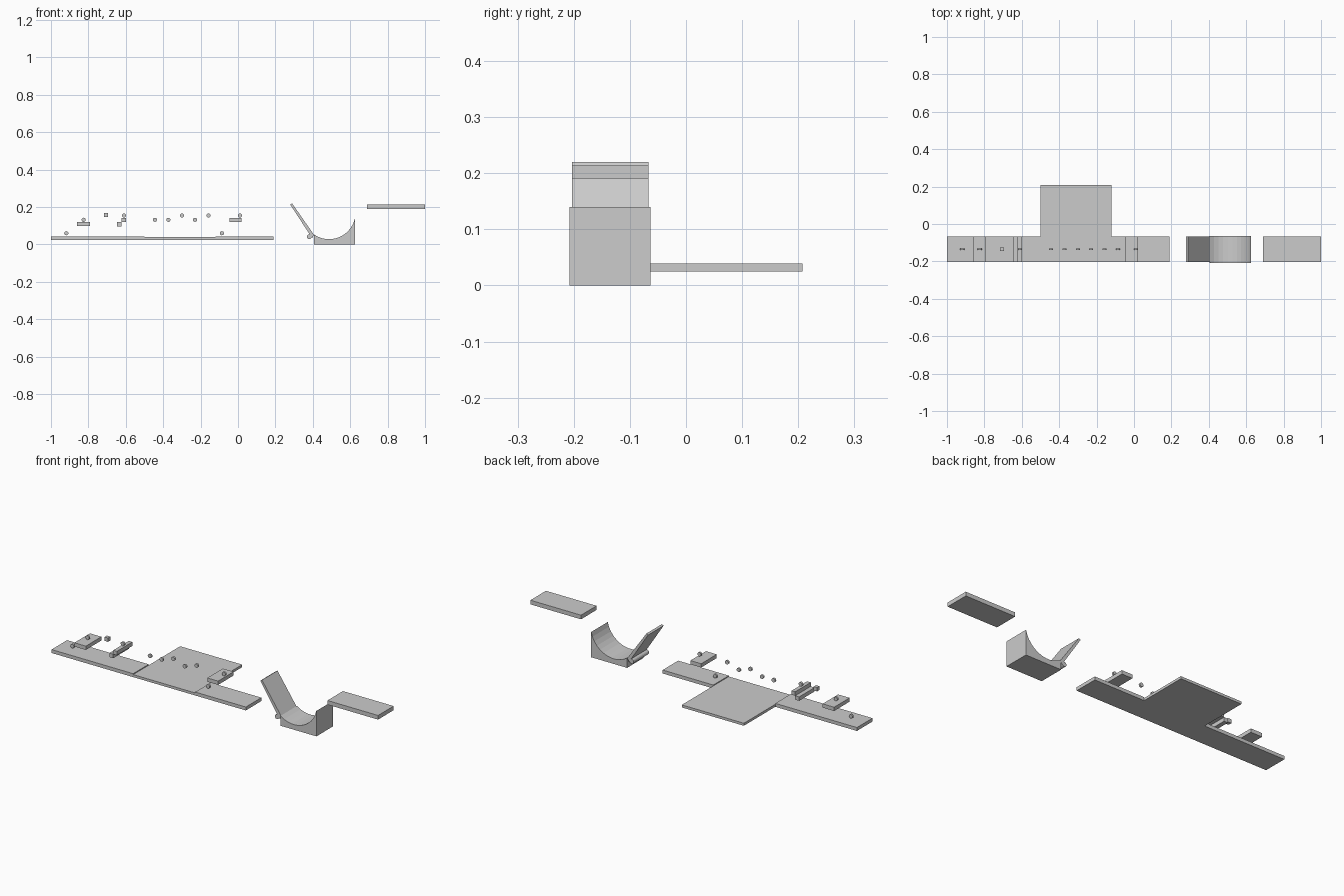
import bpy, math

if "Cube" in bpy.data.objects:
    bpy.data.objects.remove(bpy.data.objects["Cube"])

Y0, Y1 = -0.203, -0.067      # shared depth of the course
YM = (Y0 + Y1) / 2


def prism(name, profile, y0, y1):
    """Extrude an x-z outline along y."""
    n = len(profile)
    verts = [(x, y0, z) for x, z in profile] + [(x, y1, z) for x, z in profile]
    faces = [tuple(range(n)), tuple(range(2 * n - 1, n - 1, -1))]
    faces += [(i, i + n, (i + 1) % n + n, (i + 1) % n) for i in range(n)]
    mesh = bpy.data.meshes.new(name)
    mesh.from_pydata(verts, [], faces)
    ob = bpy.data.objects.new(name, mesh)
    bpy.context.collection.objects.link(ob)
    return ob


def box(name, x0, x1, z0, z1, y0=Y0, y1=Y1):
    return prism(name, [(x0, z0), (x1, z0), (x1, z1), (x0, z1)], y0, y1)


def rod(name, x, z, r, length, sides):
    bpy.ops.mesh.primitive_cylinder_add(vertices=sides, radius=r, depth=length,
                                        location=(x, YM, z), rotation=(math.pi / 2, 0, 0))
    bpy.context.object.name = name


# Ground slabs
box("ground_left", -1.0, -0.5, 0.025, 0.044)
box("ground_middle", -0.5, -0.12, 0.025, 0.039, Y0, 0.208)
box("ground_right", -0.12, 0.19, 0.025, 0.044)
box("end_platform", 0.69, 1.0, 0.191, 0.214)

# Floating platforms and step blocks
box("platform_left", -0.86, -0.79, 0.098, 0.119)
box("platform_right", -0.046, 0.02, 0.121, 0.142)
box("step_low", -0.646, -0.622, 0.097, 0.119)
box("step_high", -0.622, -0.6, 0.119, 0.141)
box("small_cube", -0.716, -0.695, 0.146, 0.167, YM - 0.0105, YM + 0.0105)

# Collectible discs
for i, (x, z) in enumerate([(-0.918, 0.06), (-0.825, 0.132), (-0.61, 0.155), (-0.444, 0.132),
                            (-0.372, 0.132), (-0.3, 0.155), (-0.23, 0.132), (-0.158, 0.155),
                            (-0.086, 0.06), (0.01, 0.155)]):
    rod(f"disc_{i}", x, z, 0.011, 0.01, 16)

# Curved ramp: circular arc over a flat base
cx, cz, r = 0.487, 0.169, 0.141
a0, a1 = math.atan2(0.054 - cz, 0.405 - cx), math.atan2(0.14 - cz, 0.625 - cx)
arc = [(cx + r * math.cos(a1 + (a0 - a1) * i / 11), cz + r * math.sin(a1 + (a0 - a1) * i / 11))
       for i in range(12)]
prism("curved_ramp", [(0.405, 0.0), (0.626, 0.0)] + arc, -0.208, -0.063)

# Tilted flap with its hinge
prism("flap", [(0.279, 0.214), (0.396, 0.034), (0.406, 0.052), (0.289, 0.22)], Y0, Y1)
rod("hinge", 0.381, 0.041, 0.013, Y1 - Y0, 16)
